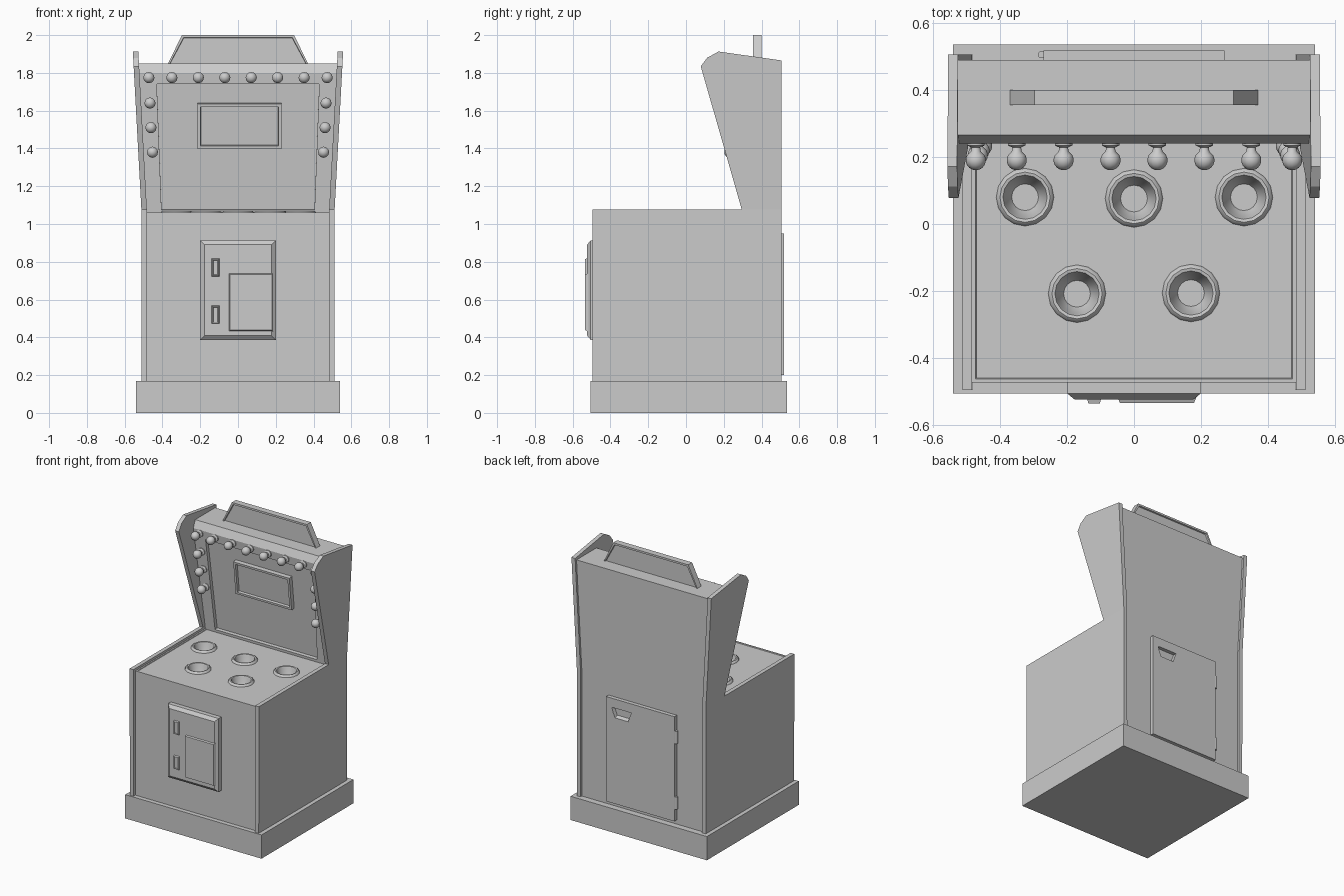
import bpy, bmesh, math
from mathutils import Vector, Matrix

if "Cube" in bpy.data.objects:
    bpy.data.objects.remove(bpy.data.objects["Cube"])


def finish(name, bm, smooth=False):
    bmesh.ops.recalc_face_normals(bm, faces=bm.faces[:])
    me = bpy.data.meshes.new(name)
    bm.to_mesh(me)
    bm.free()
    ob = bpy.data.objects.new(name, me)
    bpy.context.collection.objects.link(ob)
    bpy.context.view_layer.objects.active = ob
    if smooth:
        bpy.ops.object.select_all(action='DESELECT')
        ob.select_set(True)
        bpy.ops.object.shade_smooth_by_angle(angle=math.radians(40))
    return ob


def loft(ring_a, ring_b):
    """Solid between two matching outlines."""
    bm = bmesh.new()
    a = [bm.verts.new(p) for p in ring_a]
    b = [bm.verts.new(p) for p in ring_b]
    bm.faces.new(a)
    bm.faces.new(b[::-1])
    n = len(a)
    for i in range(n):
        j = (i + 1) % n
        bm.faces.new((a[i], b[i], b[j], a[j]))
    bmesh.ops.recalc_face_normals(bm, faces=bm.faces[:])
    return bm


def block(x0, x1, y0, y1, z0, z1, taper=0.0):
    """Box whose -y face may be tapered in."""
    t = taper
    return loft([(x0, y1, z0), (x1, y1, z0), (x1, y1, z1), (x0, y1, z1)],
                [(x0 + t, y0, z0 + t), (x1 - t, y0, z0 + t), (x1 - t, y0, z1 - t), (x0 + t, y0, z1 - t)])


def recess(bm, direction, margin, depth):
    """Inset and sink every face pointing in a direction."""
    d = Vector(direction)
    bm.normal_update()
    for f in [f for f in bm.faces if f.normal.dot(d) > 0.95]:
        bmesh.ops.inset_individual(bm, faces=[f], thickness=margin)
        bmesh.ops.inset_individual(bm, faces=[f], thickness=0.003, depth=-depth)


def lathe(profile, sides, matrix):
    bm = bmesh.new()
    vs = [bm.verts.new((r, 0, z)) for r, z in profile]
    es = [bm.edges.new(p) for p in zip(vs, vs[1:])]
    bmesh.ops.spin(bm, geom=vs + es, axis=(0, 0, 1), cent=(0, 0, 0), steps=sides, angle=2 * math.pi)
    bmesh.ops.remove_doubles(bm, verts=bm.verts[:], dist=1e-5)
    bmesh.ops.transform(bm, matrix=matrix, verts=bm.verts[:])
    return bm


def cut(target, cutter):
    m = target.modifiers.new("cut", 'BOOLEAN')
    m.object, m.solver = cutter, 'EXACT'
    bpy.context.view_layer.objects.active = target
    bpy.ops.object.modifier_apply(modifier=m.name)
    bpy.data.objects.remove(cutter)


BEND = 1.065
DECK = 1.056


def half_width(z, w=0.484):
    return w + 0.054 * max(0, z - BEND)


def front_y(z):
    return 0.32 - 0.108 * (z - DECK)


tilt = math.atan(0.108)

# Plinth
finish("base_plinth", block(-0.54, 0.54, -0.505, 0.535, 0, 0.17))

# Lower cabinet with slightly sunken deck
bm = block(-0.484, 0.484, -0.473, 0.49, 0.17, DECK + 0.004)
recess(bm, (0, 0, 1), 0.016, 0.004)
cabinet = finish("lower_cabinet", bm)

# Flared head, with a recessed play panel on its leaning front
prof = [(front_y(DECK), DECK), (front_y(1.8), 1.8), (0.265, 1.85), (0.49, 1.85), (0.49, DECK)]
bm = loft([(-half_width(z), y, z) for y, z in prof], [(half_width(z), y, z) for y, z in prof])
bm.normal_update()
face = min(bm.faces, key=lambda f: f.normal.y)
bmesh.ops.inset_individual(bm, faces=[face], thickness=0.04)
for v in face.verts:
    top = v.co.z > 1.4
    z = 1.74 if top else 1.075
    v.co = Vector((math.copysign(0.43 if top else 0.405, v.co.x), front_y(z), z))
bm.normal_update()
bmesh.ops.inset_individual(bm, faces=[face], thickness=0, depth=-0.025)
finish("head", bm)

# Side panels, straight below and flaring outward above the deck
lower = [(-0.495, 0.17), (-0.495, 1.077), (0.295, 1.077), (0.505, 1.077), (0.505, 0.17)]
upper = [(0.295, 1.077), (0.078, 1.835), (0.112, 1.88), (0.172, 1.913), (0.505, 1.866), (0.505, 1.077)]
for side, label in ((-1, "left"), (1, "right")):
    for part, pts in (("lower", lower), ("upper", upper)):
        finish(f"{label}_{part}_side_panel", loft(
            [(side * half_width(z, 0.482), y, z) for y, z in pts],
            [(side * half_width(z, 0.511), y, z) for y, z in pts]))

# Top sign with framed faces
outline = [(-0.375, 1.84), (0.375, 1.84), (0.297, 2.0), (-0.297, 2.0)]
bm = loft([(x, 0.355, z) for x, z in outline], [(x, 0.40, z) for x, z in outline])
recess(bm, (0, -1, 0), 0.016, 0.01)
recess(bm, (0, 1, 0), 0.016, 0.01)
finish("top_sign", bm)

# Display on the leaning panel
bm = block(-0.222, 0.222, -0.03, 0.01, -0.12, 0.12)
recess(bm, (0, -1, 0), 0.022, 0.018)
zc = 1.52
bmesh.ops.transform(bm, verts=bm.verts[:], matrix=Matrix.Translation((0.008, front_y(zc) + 0.025, zc))
                    @ Matrix.Rotation(tilt, 4, 'X'))
finish("display", bm)

# Light bulbs along the top and down both sides
ball = [(0.030 * math.sin(a), 0.052 - 0.030 * math.cos(a)) for a in
        [math.radians(d) for d in range(60, 181, 20)]]
ball[-1] = (0, 0.082)
bulb_profile = [(0, -0.005), (0.026, -0.005), (0.026, 0.008), (0.013, 0.014), (0.015, 0.026)] + ball
spots = [(x, 1.775) for x in (0.07, 0.21, 0.35, 0.472)] + [(0.466, 1.64), (0.461, 1.51), (0.453, 1.38)]
for i, (x, z) in enumerate(spots):
    for side, label in ((-1, "left"), (1, "right")):
        mat = Matrix.Translation((side * x, front_y(z), z)) @ Matrix.Rotation(math.pi / 2, 4, 'X')
        finish(f"{label}_bulb_{i}", lathe(bulb_profile, 12, mat), smooth=True)

# Target cups let into the deck
cup_profile = [(0.07, -0.005), (0.086, 0), (0.083, 0.008), (0.075, 0.014), (0.066, 0.012), (0.062, 0.002),
               (0.056, -0.03), (0.04, -0.06), (0, -0.06)]
for i, (x, y) in enumerate([(-0.325, 0.08), (0, 0.076), (0.328, 0.08), (-0.17, -0.208), (0.17, -0.206)]):
    mat = Matrix.Translation((x, y, DECK))
    hole = finish("hole_cutter", lathe([(0, -0.065), (0.068, -0.065), (0.068, 0.03), (0, 0.03)], 16, mat))
    cut(cabinet, hole)
    finish(f"target_cup_{i}", lathe(cup_profile, 16, mat), smooth=True)

# Coin door with flap and two slots
finish("coin_door", block(-0.2, 0.2, -0.505, -0.46, 0.387, 0.913))
finish("coin_door_bevel", block(-0.2, 0.2, -0.523, -0.505, 0.387, 0.913, 0.022))
finish("coin_flap", block(-0.05, 0.187, -0.534, -0.515, 0.43, 0.74, 0.008))
for i, z in enumerate((0.47, 0.72)):
    bm = block(-0.142, -0.096, -0.535, -0.515, z, z + 0.1, 0.006)
    recess(bm, (0, -1, 0), 0.006, 0.004)
    finish(f"coin_slot_{i}", bm)

# Rear service door with finger pull and hinges
door = finish("service_door", block(-0.27, 0.27, 0.46, 0.518, 0.2, 0.95))
pull = [(0.07, 0.885), (0.225, 0.885), (0.20, 0.80), (0.095, 0.80)]
cut(door, finish("pull_cutter", loft([(x, 0.492, z + (0.885 - z) * 0.3) for x, z in pull],
                                     [(x, 0.56, z) for x, z in pull])))
for i, z in enumerate((0.33, 0.80)):
    mat = Matrix.Translation((-0.276, 0.505, z - 0.045))
    finish(f"hinge_{i}", lathe([(0, 0), (0.011, 0), (0.011, 0.09), (0, 0.09)], 10, mat), smooth=True)
